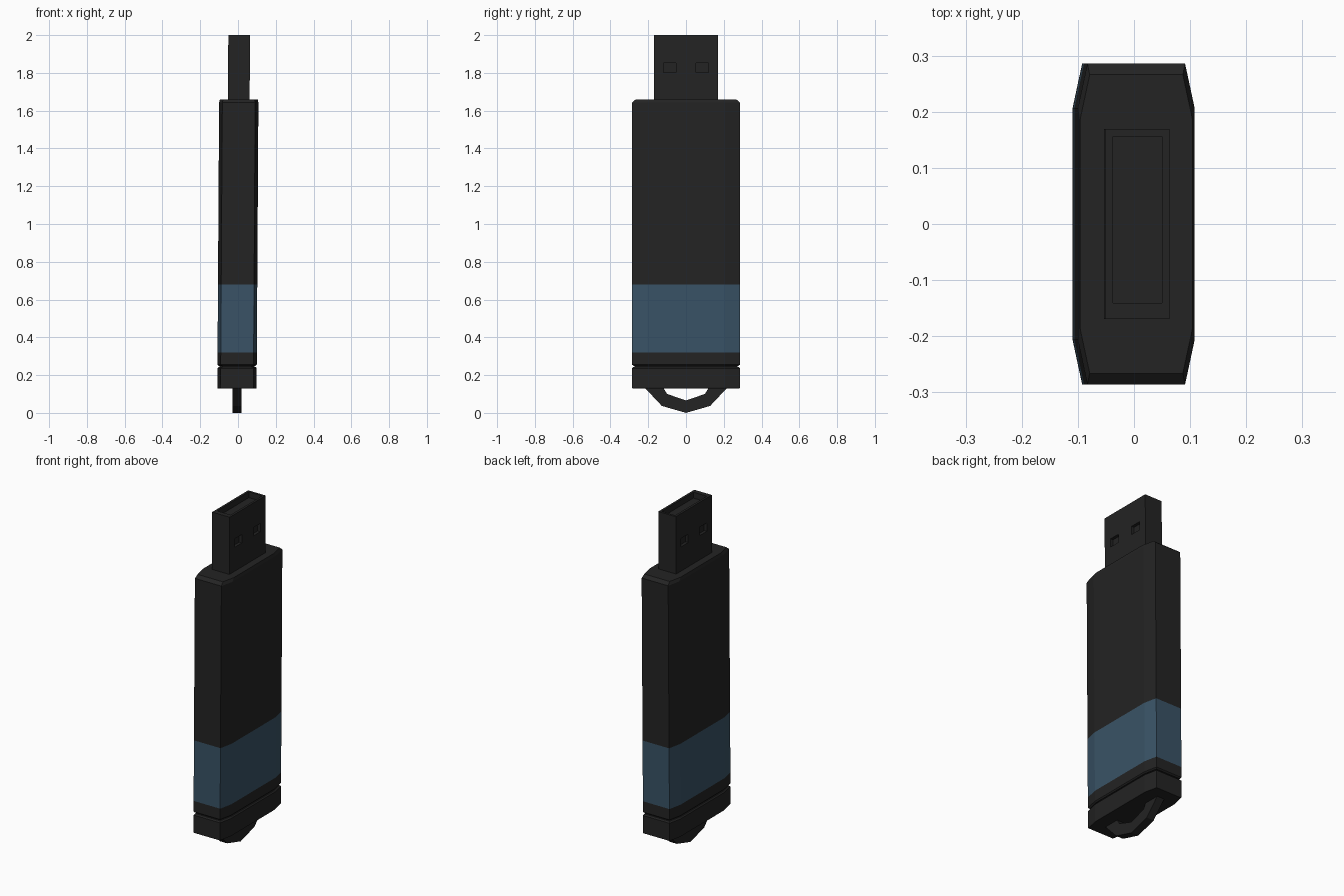
import bpy, bmesh

if "Cube" in bpy.data.objects:
    bpy.data.objects.remove(bpy.data.objects["Cube"])


def material(name, rgb):
    m = bpy.data.materials.new(name)
    m.diffuse_color = (*rgb, 1)
    m.use_nodes = True
    m.node_tree.nodes["Principled BSDF"].inputs["Base Color"].default_value = m.diffuse_color
    return m


BLACK = material("black plastic", (0.017, 0.017, 0.017))
BLUE = material("slate blue", (0.041, 0.086, 0.132))


def finish(name, bm, mats=(BLACK,)):
    # The whole stick leans very slightly toward +x
    for v in bm.verts:
        v.co.x += 0.0062 * (v.co.z - 1)
    bmesh.ops.recalc_face_normals(bm, faces=bm.faces)
    me = bpy.data.meshes.new(name)
    bm.to_mesh(me)
    bm.free()
    for m in mats:
        me.materials.append(m)
    ob = bpy.data.objects.new(name, me)
    bpy.context.collection.objects.link(ob)
    return ob


def outline(dx, dy):
    # Eight-sided stick cross-section, inset by dx and dy
    q = [(0.104 - dx, 0.207 - dy), (0.087 - dx, 0.286 - dy)]
    half = q + [(-x, y) for x, y in reversed(q)]
    return half + [(-x, -y) for x, y in half]


def loft(name, rows, mats=(BLACK,)):
    # rows: (z, inset x, inset y)
    bm = bmesh.new()
    rings = [[bm.verts.new((x, y, z)) for x, y in outline(dx, dy)]
             for z, dx, dy in rows]
    for a, b in zip(rings, rings[1:]):
        for i in range(8):
            j = (i + 1) % 8
            f = bm.faces.new((a[i], a[j], b[j], b[i]))
            if len(mats) > 1 and 0.32 < f.calc_center_median().z < 0.68:
                f.material_index = 1
    bm.faces.new(rings[0])
    bm.faces.new(rings[-1])
    return finish(name, bm, mats)


def add_box(bm, lo, hi):
    vs = bmesh.ops.create_cube(bm, size=1)["verts"]
    for v in vs:
        v.co = [(l + h) / 2 + c * (h - l) for l, h, c in zip(lo, hi, v.co)]


# Main body with blue band
loft("body", [(0.249, 0.006, 0.008), (0.256, 0, 0), (0.32, 0, 0), (0.68, 0, 0),
              (1.643, 0, 0), (1.66, 0.004, 0.02)], (BLACK, BLUE))

# End cap, and the narrow core in the groove between
loft("end_cap", [(0.13, 0.002, 0.002), (0.134, 0, 0), (0.236, 0, 0), (0.243, 0.006, 0.008)])
loft("groove_core", [(0.235, 0.012, 0.014), (0.26, 0.012, 0.014)])

# Connector shell with shallow mouth and contact windows on both faces
bm = bmesh.new()
add_box(bm, (-0.0575, -0.169, 1.64), (0.0575, 0.169, 2.0))
plug = finish("connector", bm)

bm = bmesh.new()
add_box(bm, (-0.044, -0.141, 1.965), (0.044, 0.156, 2.05))
for sx in (-1, 1):
    for sy in (-1, 1):
        x, y = 0.058 * sx, 0.087 * sy
        add_box(bm, (x - 0.018, y - 0.033, 1.803), (x + 0.018, y + 0.033, 1.853))
cutter = finish("connector_cutter", bm)
cutter.hide_render = True
cutter.hide_set(True)
mod = plug.modifiers.new("openings", "BOOLEAN")
mod.object = cutter
mod.operation = "DIFFERENCE"
mod.solver = "EXACT"

# Lanyard loop: faceted arc below the cap
half = [((0.225, 0.14), (0.125, 0.14)), ((0.128, 0.037), (0.1, 0.1))]
path = half + [((0, 0.0), (0, 0.066))] + [((-o[0], o[1]), (-i[0], i[1])) for o, i in reversed(half)]
bm = bmesh.new()
secs = [[bm.verts.new((x, p[0], p[1])) for x, p in
         ((-0.024, o), (0.024, o), (0.024, i), (-0.024, i))] for o, i in path]
for a, b in zip(secs, secs[1:]):
    for k in range(4):
        n = (k + 1) % 4
        bm.faces.new((a[k], a[n], b[n], b[k]))
bm.faces.new(secs[0])
bm.faces.new(secs[-1])
finish("lanyard_loop", bm)
